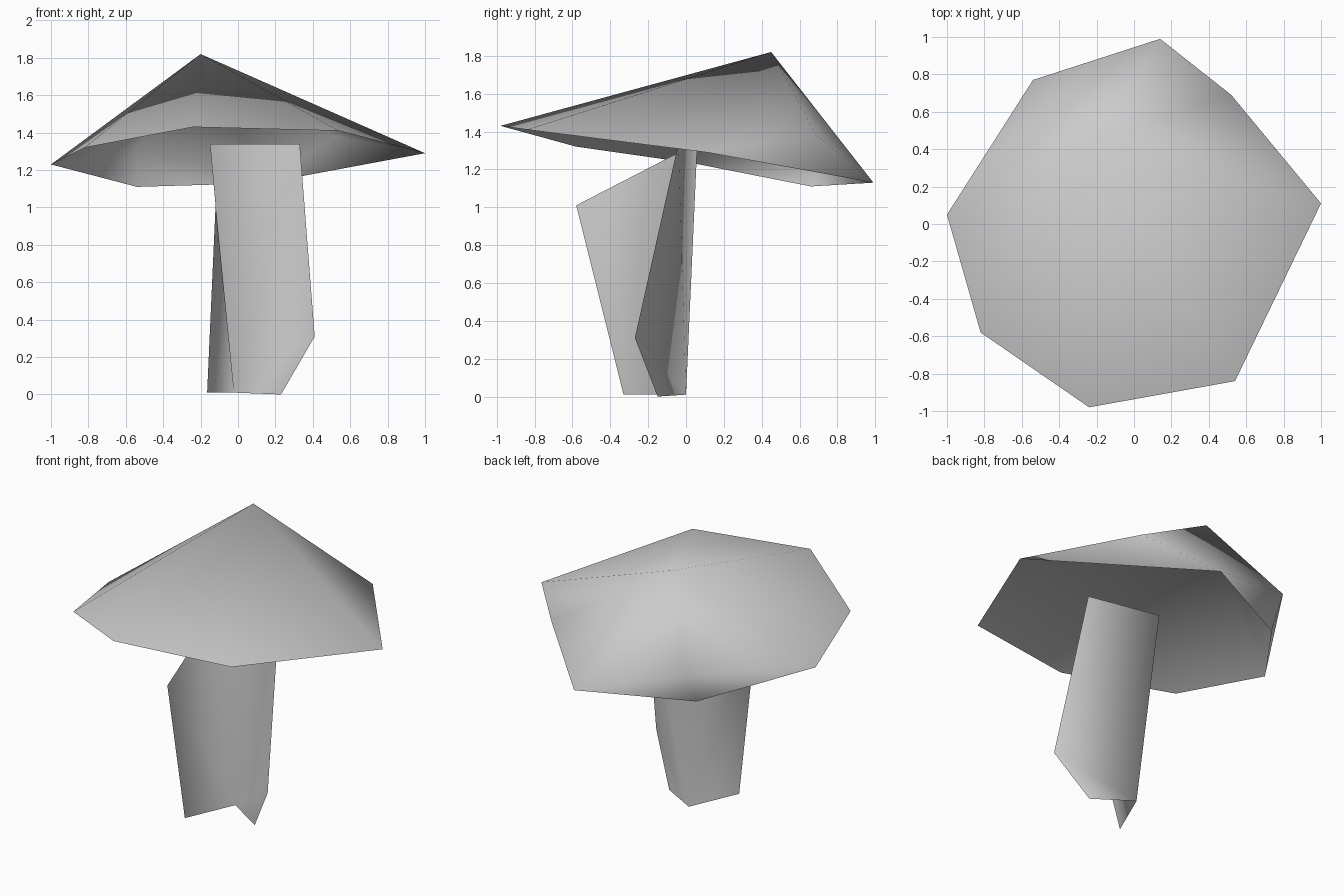
import bpy

cube = bpy.data.objects.get("Cube")
if cube:
    bpy.data.objects.remove(cube, do_unlink=True)

grey = bpy.data.materials.new("plain_grey")
grey.use_nodes = True
colour = (0.6, 0.6, 0.6, 1)
grey.diffuse_color = colour
for node in grey.node_tree.nodes:
    if node.type == "BSDF_PRINCIPLED":
        node.inputs["Base Color"].default_value = colour


def shell(name, points, faces):
    """Smooth open shell built from named points."""
    index = {key: i for i, key in enumerate(points)}
    mesh = bpy.data.meshes.new(name)
    mesh.from_pydata(list(points.values()), [],
                     [[index[key] for key in face] for face in faces])
    mesh.materials.append(grey)
    for poly in mesh.polygons:
        poly.use_smooth = True
    obj = bpy.data.objects.new(name, mesh)
    bpy.context.collection.objects.link(obj)
    return obj


# Cap: a fan from the off-centre peak, with two folds under the back edge
cap = {
    "peak": (-0.20, 0.45, 1.82),
    "left": (1.00, 0.11, 1.29),
    "left_fold": (0.52, 0.69, 1.38),
    "back": (0.14, 0.99, 1.13),
    "right_fold": (-0.54, 0.77, 1.32),
    "right": (-1.00, 0.05, 1.23),
    "front_right": (-0.82, -0.58, 1.32),
    "front": (-0.24, -0.98, 1.43),
    "front_left": (0.54, -0.84, 1.41),
    "back_right": (-0.54, 0.66, 1.11),
}
ring = list(cap)[1:9]
cap_faces = [("peak", a, b) for a, b in zip(ring, ring[1:] + ring[:1])]
cap_faces += [
    ("left_fold", "left", "back"),
    ("right_fold", "back", "back_right"),
    ("right", "right_fold", "back_right"),
]
shell("mushroom_cap", cap, cap_faces)

# Stem: a bent sheet, open at the front
stem = {
    "top_right": (-0.15, 0.06, 1.34),
    "top_left": (0.33, -0.04, 1.34),
    "side_left": (0.41, -0.27, 0.31),
    "foot_left": (0.23, -0.15, 0.0),
    "foot_back": (-0.02, 0.0, 0.01),
    "foot_right": (-0.165, -0.33, 0.01),
    "side_right": (-0.12, -0.58, 1.01),
}
shell("mushroom_stem", stem, [
    ("top_right", "top_left", "foot_back"),
    ("top_left", "side_left", "foot_back"),
    ("side_left", "foot_left", "foot_back"),
    ("top_right", "foot_back", "side_right"),
    ("foot_back", "foot_right", "side_right"),
])
